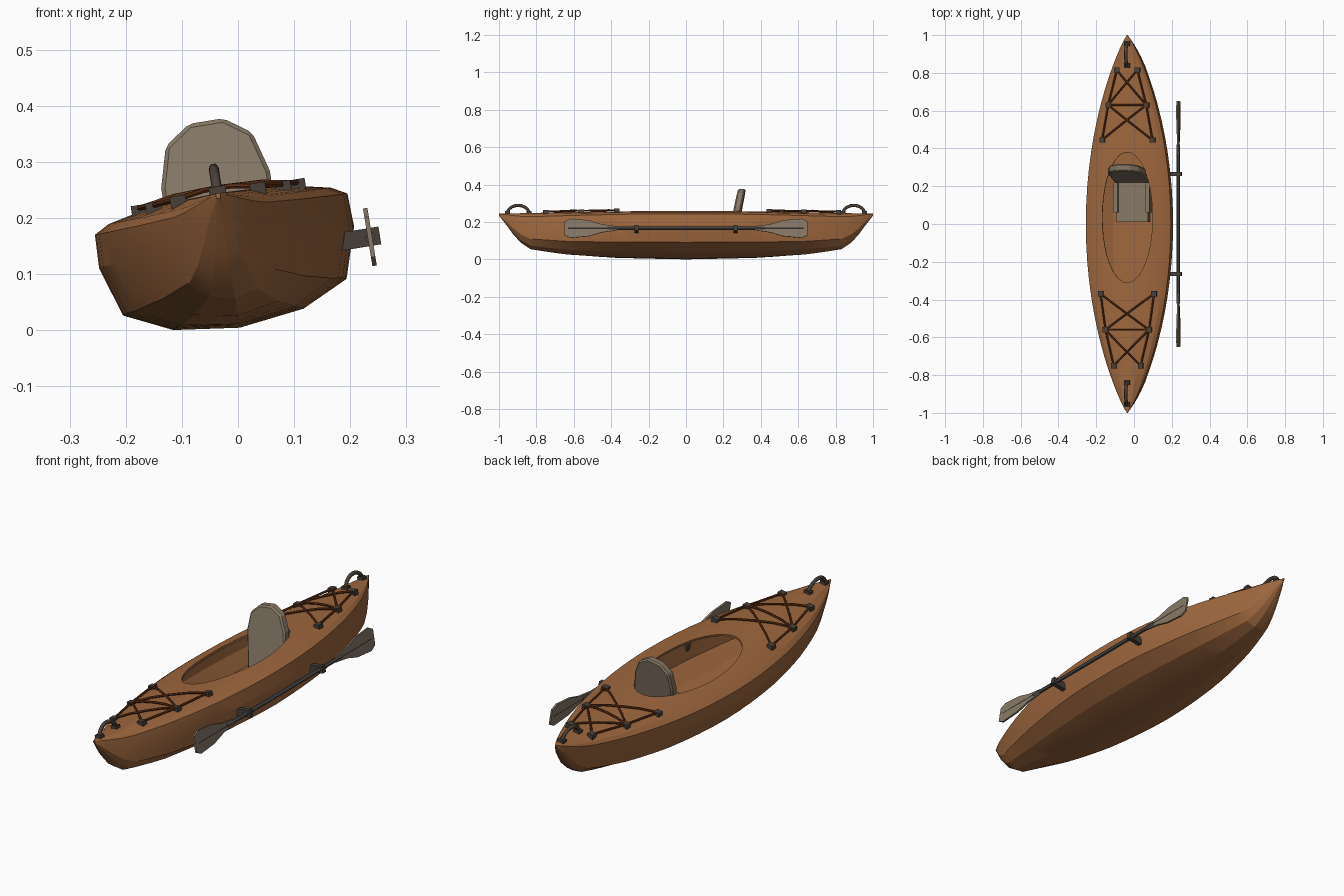
import bpy, bmesh, math
from mathutils import Matrix, Vector

cube = bpy.data.objects.get("Cube")
if cube:
    bpy.data.objects.remove(cube, do_unlink=True)

# The whole boat rests rolled slightly onto one side
ROLL = Matrix.Translation((-0.03, 0, 0.207)) @ Matrix.Rotation(math.radians(-9.3), 4, 'Y')


def material(name, rgb):
    m = bpy.data.materials.new(name)
    m.use_nodes = True
    m.diffuse_color = (*rgb, 1)
    m.node_tree.nodes["Principled BSDF"].inputs["Base Color"].default_value = (*rgb, 1)
    return m


BROWN = material("hull_brown", (0.342, 0.136, 0.048))
BEIGE = material("seat_beige", (0.242, 0.188, 0.133))
DARK = material("dark_fittings", (0.065, 0.051, 0.040))
RUST = material("rust_cord", (0.127, 0.032, 0.008))
GREY = material("shaft_grey", (0.080, 0.076, 0.072))


def add_object(name, data, mat):
    ob = bpy.data.objects.new(name, data)
    bpy.context.scene.collection.objects.link(ob)
    data.materials.append(mat)
    ob.matrix_world = ROLL
    return ob


def add_mesh(name, bm, mat, smooth=None):
    bmesh.ops.recalc_face_normals(bm, faces=bm.faces)
    me = bpy.data.meshes.new(name)
    bm.to_mesh(me)
    bm.free()
    if smooth:
        me.shade_smooth()
        me.set_sharp_from_angle(angle=math.radians(smooth))
    return add_object(name, me, mat)


def loft(rings):
    bm = bmesh.new()
    loops = [[bm.verts.new(p) for p in ring] for ring in rings]
    n = len(loops[0])
    for a, b in zip(loops, loops[1:]):
        for i in range(n):
            j = (i + 1) % n
            bm.faces.new((a[i], a[j], b[j], b[i]))
    bm.faces.new(loops[0])
    bm.faces.new(loops[-1])
    return bm


def box(bm, lo, hi):
    lo, hi = Vector(lo), Vector(hi)
    size = Matrix.Diagonal((*(hi - lo), 1))
    bmesh.ops.create_cube(bm, size=1, matrix=Matrix.Translation((lo + hi) / 2) @ size)


def tubes(name, paths, radius, mat, smooth_path=False):
    cu = bpy.data.curves.new(name, 'CURVE')
    cu.dimensions = '3D'
    cu.bevel_depth = radius
    cu.bevel_resolution = 1
    cu.use_fill_caps = True
    for path in paths:
        sp = cu.splines.new('POLY')
        sp.points.add(len(path) - 1)
        for pt, co in zip(sp.points, path):
            pt.co = (*co, 1)
        sp.use_smooth = smooth_path
    return add_object(name, cu, mat)


def lerp_table(table, x):
    for (x0, v0), (x1, v1) in zip(table, table[1:]):
        if x <= x1:
            return v0 + (v1 - v0) * (x - x0) / (x1 - x0)
    return table[-1][1]


# Hull shape: keel height along the length, and half of the middle section
KEEL = [(0, -.205), (.4, -.198), (.65, -.182), (.83, -.155), (.9, -.108), (.95, -.037), (1, .028)]
DECK = [(0, .038), (.5, .034), (.88, .015), (1, 0)]
SIDE = [(1.01, -.06), (.885, -.15), (.515, -.19)]
TOP = 0.038


def half_width(y):
    return max(0.004, 0.228 * max(0, 1 - y * y) ** 0.85)


def depth(y):
    return (TOP - lerp_table(KEEL, abs(y))) / 0.243


def deck_height(x, y):
    return TOP + (lerp_table(DECK, abs(x) / half_width(y)) - TOP) * depth(y)


def section(y, inset=0):
    half = DECK[1:] + SIDE
    pts = [(0, TOP)] + half + [(0, -.205)] + [(-u, w) for u, w in reversed(half)]
    s, f = half_width(y) - inset, depth(y)
    mid = -0.08
    return [(u * s, y, TOP + (w - TOP) * f + (inset if w < mid else -inset)) for u, w in pts]


N = 32
hull = add_mesh("hull", loft([section(math.sin(math.pi * (i / N - 0.5))) for i in range(N + 1)]),
                BROWN, 18)

# Hollow the hull and open the oval cockpit
cavity = add_mesh("cavity_cutter", loft([section(-0.62 + 1.24 * i / 16, 0.009) for i in range(17)]), BROWN)
bm = bmesh.new()
bmesh.ops.create_cone(bm, cap_ends=True, segments=40, radius1=1, radius2=1, depth=0.13,
                      matrix=Matrix.Translation((0, 0.035, 0.055)) @ Matrix.Diagonal((0.135, 0.345, 1, 1)))
opening = add_mesh("opening_cutter", bm, BROWN)
bpy.context.view_layer.objects.active = hull
for cutter in (cavity, opening):
    cutter.hide_render = True
    mod = hull.modifiers.new("cut", 'BOOLEAN')
    mod.operation = 'DIFFERENCE'
    mod.solver = 'EXACT'
    mod.object = cutter
    bpy.ops.object.modifier_apply(modifier=mod.name)
    bpy.data.objects.remove(cutter, do_unlink=True)

# Seat base with side bolsters
bm = bmesh.new()
box(bm, (-.085, .01, -.185), (.085, .23, -.125))
for s in (-1, 1):
    box(bm, (s * .085 - .011, .06, -.18), (s * .085 + .011, .22, -.105))
add_mesh("seat_base", bm, BEIGE)

# Leaning backrest
half = [(.098, -.14), (.098, .063), (.078, .135), (.031, .168)]
outline = half + [(-u, w) for u, w in reversed(half)]
back = add_mesh("seat_back", loft([[(u, y + 0.2 * w, w) for u, w in outline] for y in (.245, .285)]), BEIGE)
bev = back.modifiers.new("edge", 'BEVEL')
bev.width = 0.007
bev.segments = 1

# Deck rigging: cleats and criss-cross cords at both ends
for end, rows in (("bow", [(-.37, .143), (-.56, .117), (-.75, .072)]),
                  ("stern", [(.445, .135), (.63, .102), (.815, .055)])):
    bm = bmesh.new()
    paths = []

    def cord(x0, y0, x1, y1):
        pts = []
        for t in (0, .25, .5, .75, 1):
            x, y = x0 + (x1 - x0) * t, y0 + (y1 - y0) * t
            pts.append((x, y, deck_height(x, y) + 0.010))
        paths.append(pts)

    for y, x in rows:
        for s in (-1, 1):
            z = deck_height(x, y)
            box(bm, (s * x - .014, y - .014, z - .012), (s * x + .014, y + .014, z + .016))
    for (y0, x0), (y1, x1) in zip(rows, rows[1:]):
        for s in (-1, 1):
            cord(s * x0, y0, s * x1, y1)
            cord(s * x0, y0, -s * x1, y1)
    cord(-rows[1][1], rows[1][0], rows[1][1], rows[1][0])
    add_mesh(end + "_cleats", bm, DARK)
    tubes(end + "_cords", paths, 0.005, RUST)

    # Arched carry handle on two foot plates
    d = math.copysign(1, rows[0][0])
    arch = [(0, d * .897 + .058 * math.cos(a), .04 + .043 * math.sin(a))
            for a in (math.pi * i / 10 for i in range(11))]
    tubes(end + "_handle", [arch], 0.009, DARK, True)
    bm = bmesh.new()
    for y in (.839, .955):
        box(bm, (-.015, d * y - .013, .028), (.015, d * y + .013, .05))
    add_mesh(end + "_handle_feet", bm, DARK)

# Paddle clipped to the side
PX, PZ = 0.255, -0.083
tubes("paddle_shaft", [[(PX, -.42, PZ), (PX, .42, PZ)]], 0.0095, GREY)
blade_half = [(.37, .011), (.45, .022), (.52, .043), (.62, .052), (.65, .036)]
for end, d in (("front", -1), ("rear", 1)):
    outline = blade_half + [(y, -w) for y, w in reversed(blade_half)]
    add_mesh(end + "_paddle_blade",
             loft([[(PX + t, d * y, PZ + w) for y, w in outline] for t in (-.004, .004)]), BEIGE)
    tubes(end + "_blade_spine", [[(PX, d * .4, PZ), (PX, d * .63, PZ)]], 0.006, GREY)
    bm = bmesh.new()
    box(bm, (.19, d * .265 - .011, PZ - .016), (.273, d * .265 + .011, PZ + .016))
    add_mesh(end + "_paddle_clip", bm, DARK)
